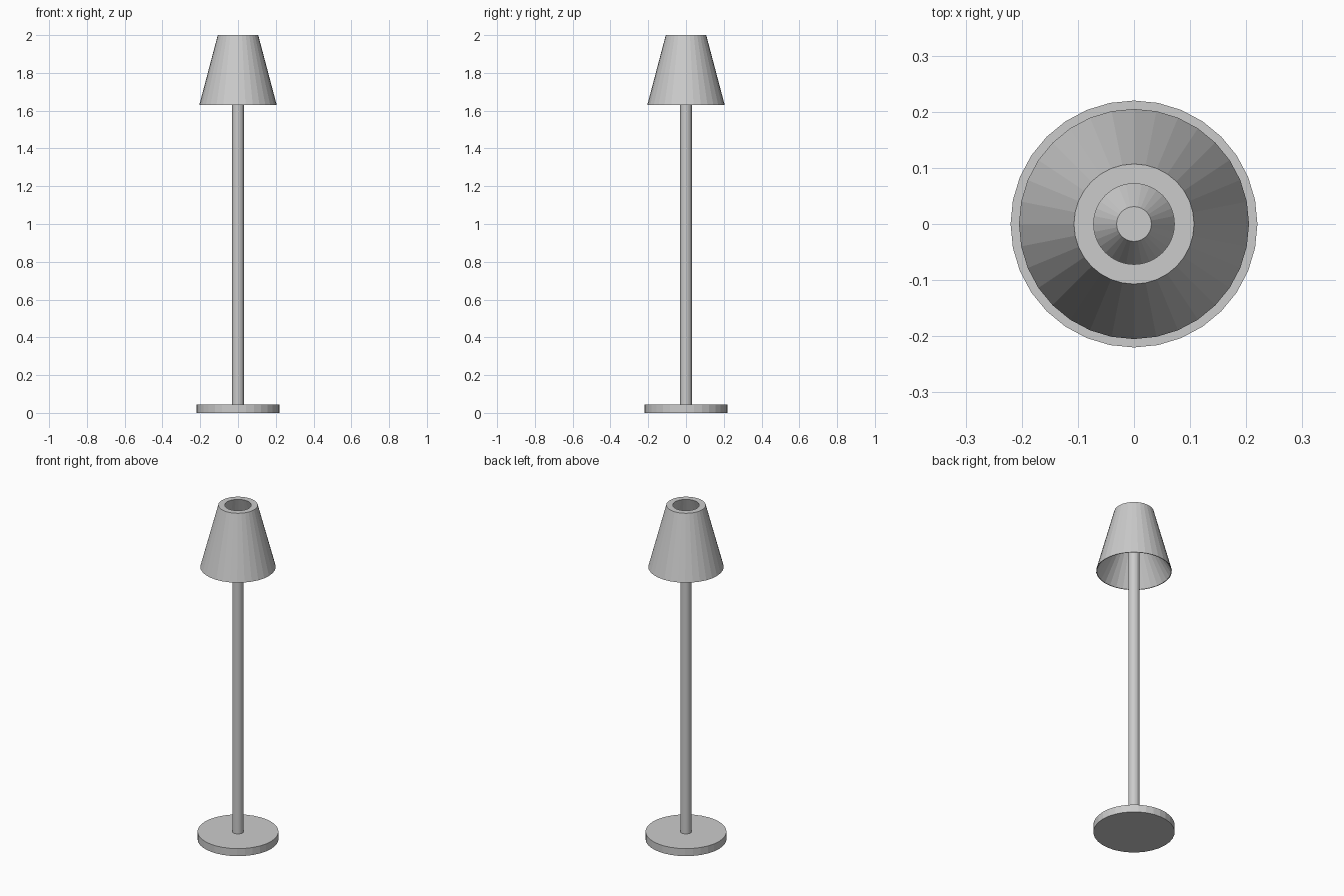
import bpy, bmesh, math

if "Cube" in bpy.data.objects:
    bpy.data.objects.remove(bpy.data.objects["Cube"])

SIDES = 32


def lathe(name, profile, closed=False):
    """Spin an (r, z) profile about the z axis; r = 0 makes a flat cap."""
    bm = bmesh.new()
    rings = []
    for r, z in profile:
        ring = []
        for i in range(SIDES):
            a = 2 * math.pi * i / SIDES
            ring.append(bm.verts.new((r * math.cos(a), r * math.sin(a), z)))
        rings.append(ring)
    pairs = list(zip(rings, rings[1:]))
    if closed:
        pairs.append((rings[-1], rings[0]))
    for low, high in pairs:
        for i in range(SIDES):
            j = (i + 1) % SIDES
            bm.faces.new((low[i], low[j], high[j], high[i]))
    if not closed:
        bm.faces.new(rings[0][::-1])
        bm.faces.new(rings[-1])
    bmesh.ops.recalc_face_normals(bm, faces=bm.faces)
    mesh = bpy.data.meshes.new(name)
    bm.to_mesh(mesh)
    bm.free()
    obj = bpy.data.objects.new(name, mesh)
    bpy.context.collection.objects.link(obj)
    return obj


BASE_TOP, SHADE_LOW, SHADE_TOP = 0.045, 1.63, 2.0
POLE_R, POLE_TOP = 0.031, 1.93

# Round foot
lathe("base", [(0.22, 0), (0.22, BASE_TOP)])

# Upright pole
lathe("pole", [(POLE_R, BASE_TOP), (POLE_R, POLE_TOP)])

# Hollow tapered shade with a thick top rim and a sharp lower edge
lathe("shade", [(0.205, SHADE_LOW), (0.107, SHADE_TOP), (0.072, SHADE_TOP),
                (0.203, SHADE_LOW)], closed=True)

# Inner cone joining the shade's lower edge to the pole top
lathe("shade_support", [(0.203, SHADE_LOW), (POLE_R, POLE_TOP),
                        (POLE_R, POLE_TOP - 0.004), (0.201, SHADE_LOW)],
      closed=True)
